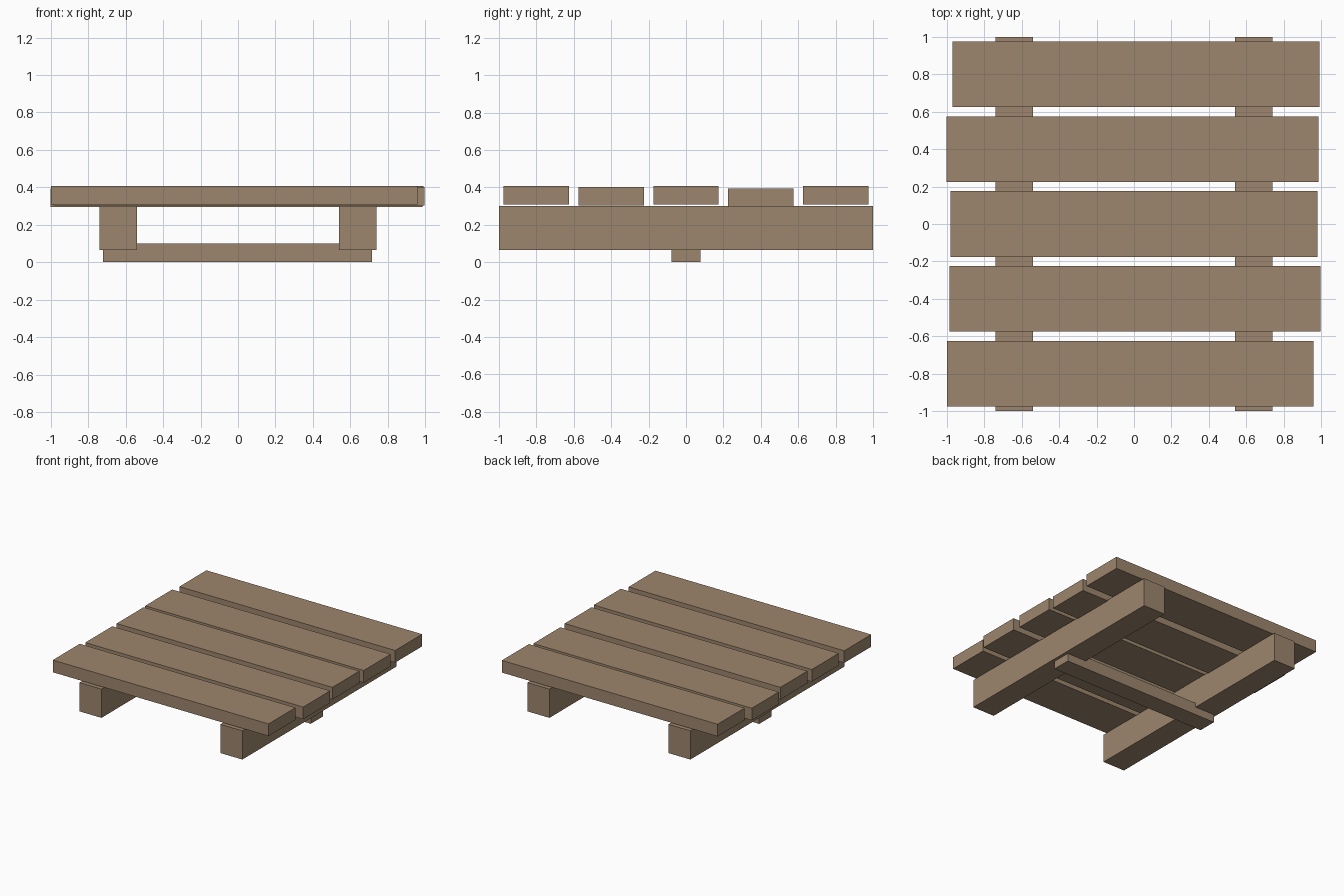
import bpy

default = bpy.data.objects.get("Cube")
if default:
    bpy.data.objects.remove(default, do_unlink=True)

# Single weathered wood colour
wood = bpy.data.materials.new("weathered_wood")
wood.use_nodes = True
colour = (0.34, 0.24, 0.155, 1)
wood.diffuse_color = colour
wood.node_tree.nodes["Principled BSDF"].inputs["Base Color"].default_value = colour


def board(name, centre, size):
    """Add a flat-faced wooden box."""
    bpy.ops.mesh.primitive_cube_add(size=1, location=centre)
    obj = bpy.context.object
    obj.name = name
    obj.scale = size
    bpy.ops.object.transform_apply(location=False, rotation=False, scale=True)
    obj.data.materials.append(wood)


# Deck planks, front to back: x centre, length, z centre
planks = [
    (-0.02, 1.96, 0.357),
    (0.005, 1.98, 0.352),
    (0.0, 1.96, 0.357),
    (-0.008, 1.985, 0.344),
    (0.01, 1.96, 0.357),
]
for i, (x, length, z) in enumerate(planks):
    board(f"deck_plank_{i + 1}", (x, (i - 2) * 0.4, z), (length, 0.35, 0.1))

# Two long beams under the deck
for side, sign in (("left", 1), ("right", -1)):
    board(f"beam_{side}", (sign * 0.64, 0, 0.183), (0.2, 2.0, 0.236))

# Cross brace let into the underside of the beams
board("cross_brace", (-0.002, 0, 0.05), (1.436, 0.156, 0.1))
